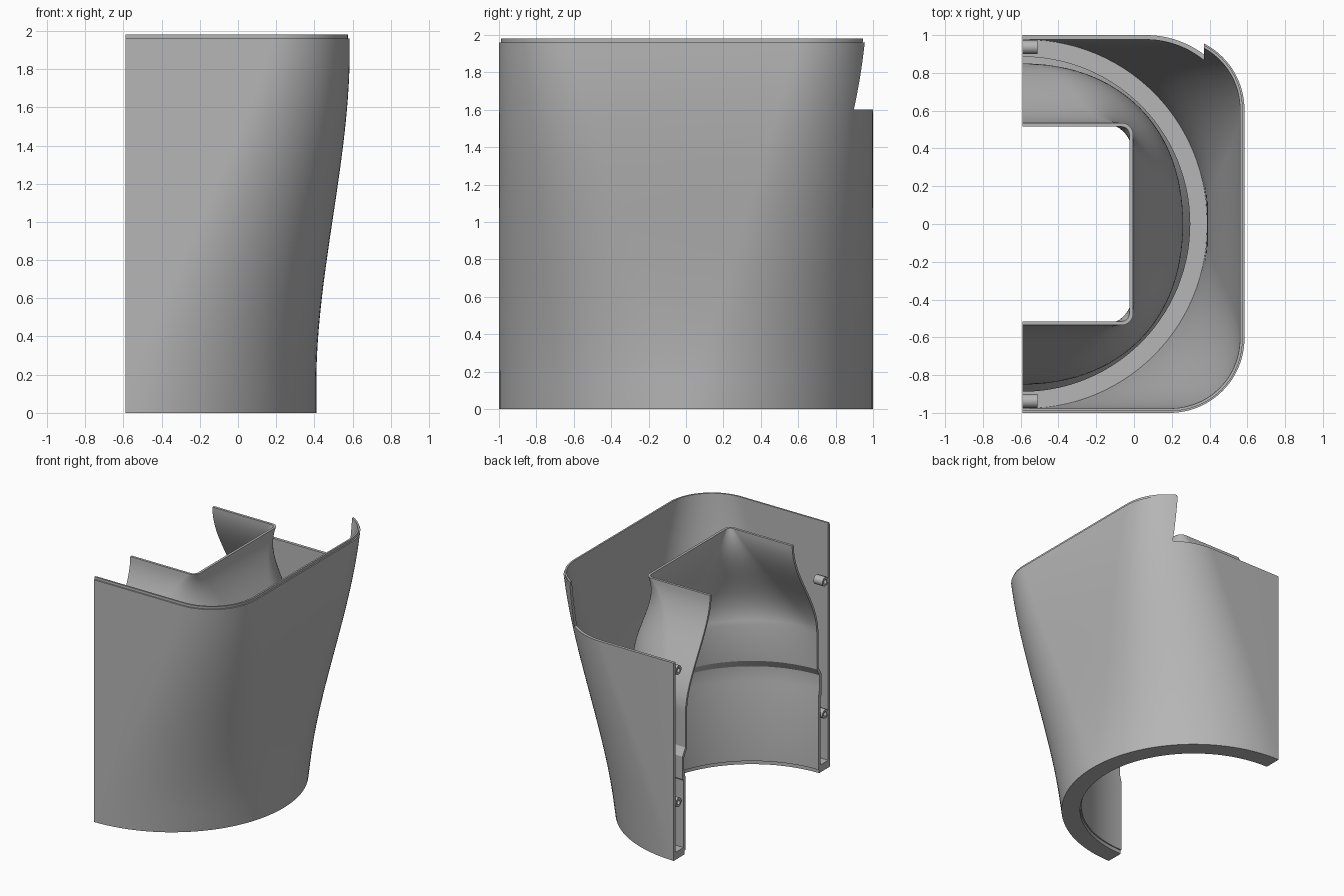
import bpy, bmesh, math

cube = bpy.data.objects.get("Cube")
if cube:
    bpy.data.objects.remove(cube, do_unlink=True)

CUT = -0.59      # flat plane where the half shell ends
TOP = 1.98
ARC = 28

grey = bpy.data.materials.new("plain grey")
grey.use_nodes = True
colour = (0.47, 0.47, 0.47, 1)
grey.diffuse_color = colour
grey.node_tree.nodes["Principled BSDF"].inputs["Base Color"].default_value = colour


def smooth(t):
    t = max(0, min(1, t))
    return t * t * (3 - 2 * t)


def section(x, y, r, z):
    """Half of a rounded rectangle, open at the cut plane."""
    r = min(r, y, x - CUT)
    pts = [(CUT, -y, z)]
    for side in (-1, 1):
        for i in range(ARC + 1):
            a = math.pi / 2 * (i / ARC - (1 if side < 0 else 0))
            pts.append((x - r + r * math.cos(a), side * (y - r) + r * math.sin(a), z))
    return pts + [(CUT, y, z)]


def ring(radius, z):
    return section(CUT + radius, radius, radius, z)


def finish(name, bm):
    bmesh.ops.remove_doubles(bm, verts=bm.verts, dist=1e-5)
    bmesh.ops.recalc_face_normals(bm, faces=bm.faces)
    mesh = bpy.data.meshes.new(name)
    bm.to_mesh(mesh)
    bm.free()
    mesh.materials.append(grey)
    obj = bpy.data.objects.new(name, mesh)
    bpy.context.collection.objects.link(obj)
    return obj


def activate(obj):
    bpy.ops.object.select_all(action='DESELECT')
    obj.select_set(True)
    bpy.context.view_layer.objects.active = obj


def shade(obj):
    activate(obj)
    bpy.ops.object.shade_smooth_by_angle(angle=math.radians(25))


def skin(name, sections):
    """Solid from a closed loop of sections, capped at the cut plane."""
    bm = bmesh.new()
    rows = [[bm.verts.new(p) for p in s] for s in sections]
    for k, row in enumerate(rows):
        nxt = rows[(k + 1) % len(rows)]
        for i in range(len(row) - 1):
            bm.faces.new((row[i], row[i + 1], nxt[i + 1], nxt[i]))
    bm.faces.new([r[0] for r in rows])
    bm.faces.new([r[-1] for r in reversed(rows)])
    return finish(name, bm)


# Outer shell: round at the foot, rounded square at the top
def outer(z, inset=0):
    x = 0.41 + 0.175 * smooth((z - 0.15) / 1.75)
    r = 1 - 0.61 * z / TOP
    return section(x - inset, 1 - inset, r - inset, z)


STEPS = 32
levels = [1.96 * i / STEPS for i in range(STEPS + 1)]
shell = [outer(z) for z in levels]
shell += [outer(1.96, 0.01), outer(TOP, 0.01), outer(TOP, 0.024)]
shell += [outer(z, 0.024) for z in reversed(levels) if z > 0.06]
shell += [outer(0.06, 0.024), ring(0.86, 0.06), ring(0.86, 0.0)]
outer_shell = skin("outer_shell", shell)

# Opening in the upper back wall
bpy.ops.mesh.primitive_cube_add(size=1, location=(-0.315, 0.95, 1.9))
cutter = bpy.context.object
cutter.name = "back_opening_cutter"
cutter.scale = (1.37, 0.7, 0.6)
cutter.hide_render = True
mod = outer_shell.modifiers.new("back_opening", 'BOOLEAN')
mod.operation = 'DIFFERENCE'
mod.solver = 'EXACT'
mod.object = cutter
activate(outer_shell)
bpy.ops.object.modifier_apply(modifier=mod.name)
bpy.data.objects.remove(cutter, do_unlink=True)
shade(outer_shell)

# Inner duct: stepped round tube that narrows to a rectangular mouth
START, END = 1.14, 1.97


def funnel(t, inset=0):
    s = smooth(t)
    x = 0.26 - 0.265 * s
    y = 0.85 - 0.315 * s
    r = 0.85 - 0.79 * t
    return section(x - inset, y - inset, r - inset, START + (END - START) * t)


ts = [i / 24 for i in range(25)]
outside = [(0.875, 0.03), (0.875, 0.6), (0.888, 0.62), (0.888, 0.8), (0.85, 0.86)]
inside = [(0.83, 0.85), (0.865, 0.79), (0.865, 0.68), (0.85, 0.62), (0.85, 0.03)]
duct = [ring(*p) for p in outside] + [funnel(t) for t in ts]
duct += [funnel(t, 0.02) for t in reversed(ts)] + [ring(*p) for p in inside]
shade(skin("inner_duct", duct))


# Screw bosses on the inside of the front and back walls
def boss(name, y, z):
    profile = [(0, -0.51), (0.036, -0.51), (0.036, CUT),
               (0.018, CUT), (0.018, -0.55), (0, -0.55)]
    bm = bmesh.new()
    n = 24
    rows = []
    for r, x in profile:
        angles = [2 * math.pi * i / n for i in range(n)]
        rows.append([bm.verts.new((x, y + r * math.cos(a), z + r * math.sin(a)))
                     for a in angles])
    for a, b in zip(rows, rows[1:]):
        for i in range(n):
            j = (i + 1) % n
            bm.faces.new((a[i], a[j], b[j], b[i]))
    shade(finish(name, bm))


for wall, y in (("front", -0.937), ("back", 0.937)):
    for level, z in (("lower", 0.45), ("upper", 1.52)):
        boss(f"{wall}_{level}_boss", y, z)
